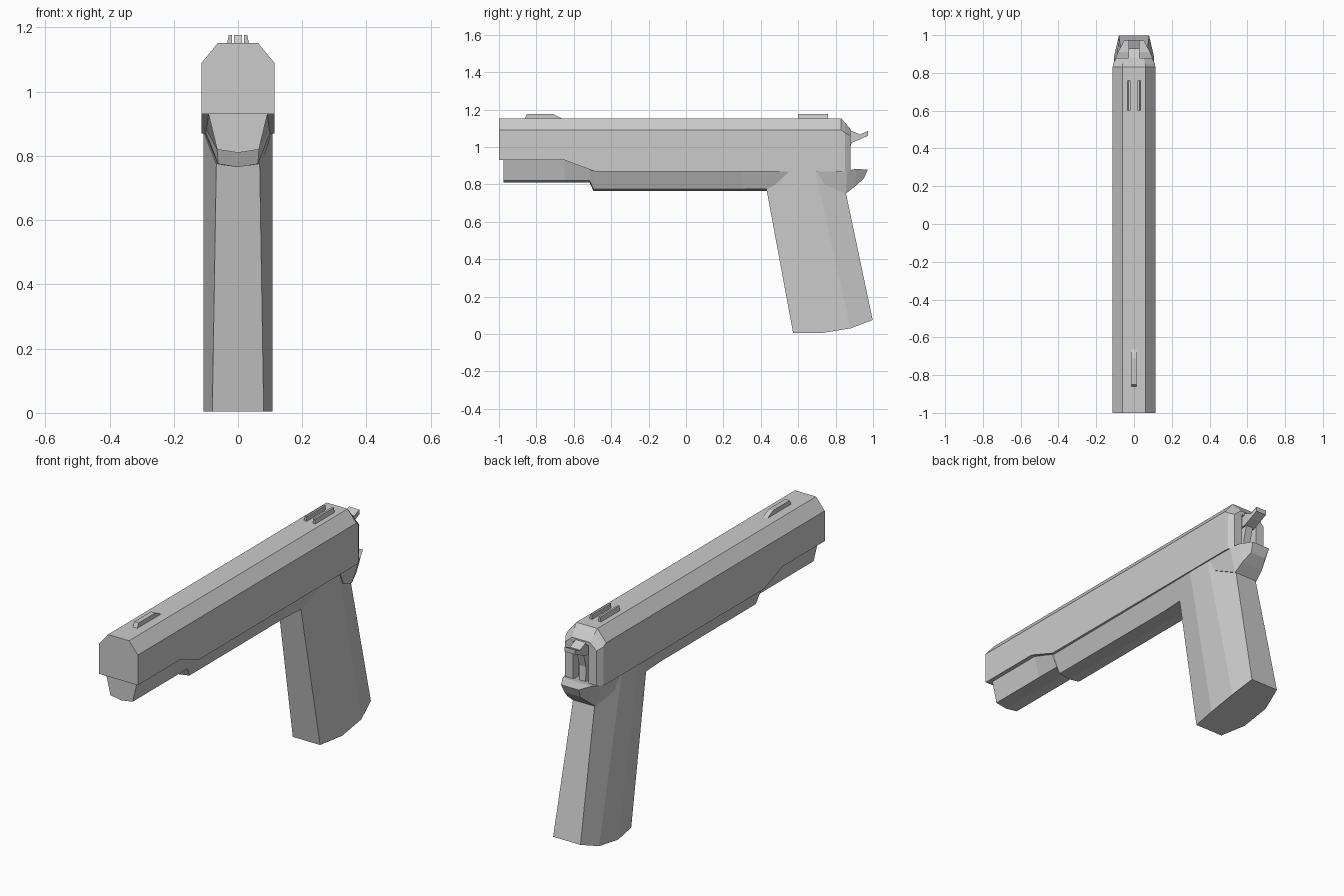
import bpy, bmesh

if "Cube" in bpy.data.objects:
    bpy.data.objects.remove(bpy.data.objects["Cube"])


def loft(name, rings):
    """Skin a list of equal-length point rings and cap both ends."""
    bm = bmesh.new()
    vs = [[bm.verts.new(p) for p in ring] for ring in rings]
    n = len(rings[0])
    for a, b in zip(vs, vs[1:]):
        for i in range(n):
            j = (i + 1) % n
            bm.faces.new((a[i], a[j], b[j], b[i]))
    bm.faces.new(vs[0])
    bm.faces.new(vs[-1])
    bmesh.ops.recalc_face_normals(bm, faces=bm.faces)
    me = bpy.data.meshes.new(name)
    bm.to_mesh(me)
    bm.free()
    ob = bpy.data.objects.new(name, me)
    bpy.context.collection.objects.link(ob)
    return ob


def mirrored(half):
    """Complete a right-half outline across x = 0."""
    return half + [(-x, y, z) for x, y, z in reversed(half) if abs(x) > 1e-6]


def plate(name, profile, x0, x1, taper=1.0):
    """Extrude a y-z profile between two x positions."""
    return loft(name, [[(x, y, z) for y, z in profile] for x in (x0, x1)])


# Slide: chamfered top, stepped underside, bevelled rear
slide = loft("slide", [
    mirrored([(w, y, zb), (w, y, zs), (wt, y, zt)])
    for y, w, zb, zs, wt, zt in [
        (-1.0, .113, .93, 1.09, .062, 1.152),
        (-.65, .113, .93, 1.09, .062, 1.152),
        (-.49, .113, .87, 1.09, .062, 1.152),
        (.83, .113, .87, 1.09, .062, 1.152),
        (.85, .111, .87, 1.075, .059, 1.13),
        (.88, .092, .87, 1.06, .052, 1.095)]])

# Hammer slot cut into the slide rear
cutter = plate("slot_cutter", [(.835, .8), (.835, 1.07), (.95, 1.085), (.95, .8)], -.045, .045)
cutter.hide_render = True
cutter.hide_set(True)
cut = slide.modifiers.new("slot", "BOOLEAN")
cut.object = cutter
cut.operation = "DIFFERENCE"
cut.solver = "EXACT"

# Frame under the slide, shallow keel below, flaring into the grip
loft("frame", [
    mirrored([(a, y, zt), (b, y, zs), (0, y, zb)])
    for y, a, zt, b, zs, zb in [
        (-.975, .092, .932, .065, .82, .81),
        (-.65, .092, .932, .065, .82, .81),
        (-.515, .098, .88, .065, .82, .81),
        (-.495, .1, .872, .062, .775, .765),
        (.30, .104, .872, .062, .775, .765),
        (.54, .107, .872, .075, .775, .765),
        (.83, .1, .872, .07, .775, .765)]])

# Grip: slanted eight-sided column with a raked curved base
loft("grip", [
    mirrored([(a, y0, z0), (.107, y1, z1), (.107, y2, z2), (b, y3, z3)])
    for a, b, y0, z0, y1, z1, y2, z2, y3, z3 in [
        (.08, .08, .573, .004, .72, .004, .88, .03, .998, .075),
        (.066, .06, .412, .872, .555, .872, .69, .872, .83, .872)]])

# Beavertail behind the grip
loft("beavertail", [
    mirrored([(wt, yt, zt), (wb, yb, zb)])
    for yt, zt, wt, yb, zb, wb in [
        (.70, .873, .108, .74, .80, .1),
        (.86, .873, .106, .855, .75, .068),
        (.91, .883, .085, .905, .79, .062),
        (.972, .878, .052, .95, .83, .045)]])

# Hammer spur and its shank
plate("hammer_spur", [(.835, 1.02), (.835, 1.11), (.88, 1.088), (.93, 1.067),
                      (.973, 1.085), (.973, 1.06), (.93, 1.04), (.88, 1.02)], -.03, .03)
plate("hammer_shank", [(.83, .86), (.83, 1.05), (.89, 1.04), (.865, .95), (.87, .86)], -.02, .02)

# Front sight blade
plate("front_sight", [(-.865, 1.145), (-.85, 1.176), (-.71, 1.176), (-.65, 1.145)], -.013, .013)

# Rear sight rails
for side, s in (("left", -1), ("right", 1)):
    loft("rear_sight_" + side, [
        [(s * .018, y, 1.145), (s * .035, y, 1.145), (s * .029, y, 1.176), (s * .018, y, 1.176)]
        for y in (.60, .76)])
